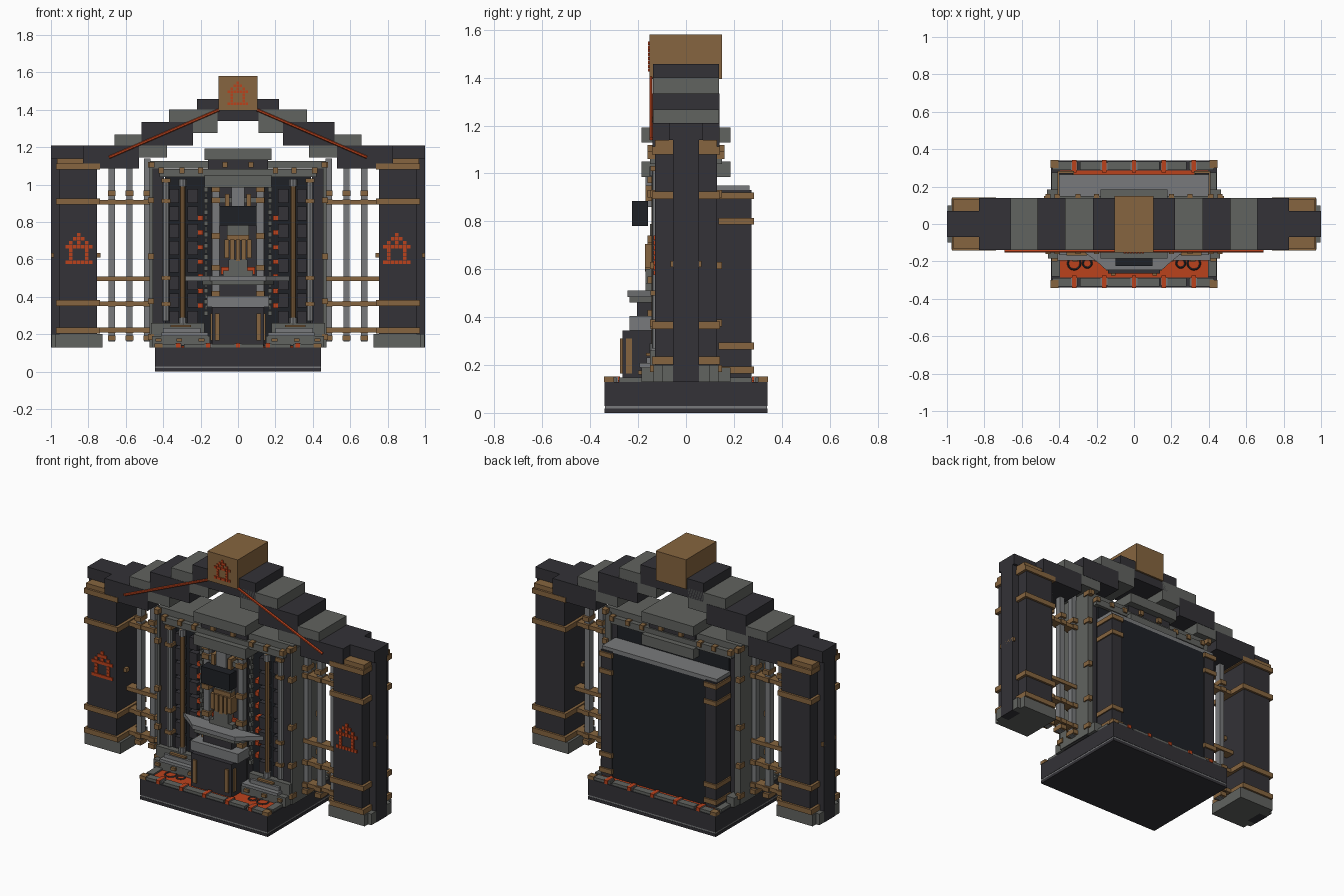
import bpy, bmesh
from math import pi
from mathutils import Matrix, Vector

if "Cube" in bpy.data.objects:
    bpy.data.objects.remove(bpy.data.objects["Cube"])


def mat(name, c):
    m = bpy.data.materials.new(name)
    m.diffuse_color = (*c, 1)
    m.use_nodes = True
    m.node_tree.nodes["Principled BSDF"].inputs["Base Color"].default_value = m.diffuse_color
    return m


IRON = mat("dark_iron", (0.033, 0.032, 0.038))
SOOT = mat("soot_black", (0.013, 0.015, 0.019))
STONE = mat("stone_grey", (0.12, 0.125, 0.115))
STEEL = mat("steel_grey", (0.19, 0.195, 0.2))
BRASS = mat("brass", (0.24, 0.13, 0.05))
EMBER = mat("ember_orange", (0.5, 0.055, 0.012))


def finish(name, bm, m):
    bmesh.ops.recalc_face_normals(bm, faces=bm.faces)
    me = bpy.data.meshes.new(name)
    bm.to_mesh(me)
    bm.free()
    me.materials.append(m)
    ob = bpy.data.objects.new(name, me)
    bpy.context.collection.objects.link(ob)
    return ob


def part(name, m, boxes, mx=False, my=False):
    """Boxes given as (x0, x1, y0, y1, z0, z1), optionally mirrored in x and y."""
    bm = bmesh.new()
    for x0, x1, y0, y1, z0, z1 in boxes:
        for sx in ((1, -1) if mx else (1,)):
            for sy in ((1, -1) if my else (1,)):
                c = Vector((sx * (x0 + x1) / 2, sy * (y0 + y1) / 2, (z0 + z1) / 2))
                s = Matrix.Diagonal((x1 - x0, y1 - y0, z1 - z0, 1))
                bmesh.ops.create_cube(bm, size=1, matrix=Matrix.Translation(c) @ s)
    return finish(name, bm, m)


def prism(name, m, pts, z0, z1):
    """Plan outline extruded from z0 to z1."""
    bm = bmesh.new()
    f = bm.faces.new([bm.verts.new((x, y, z0)) for x, y in pts])
    ex = bmesh.ops.extrude_face_region(bm, geom=[f])["geom"]
    bmesh.ops.translate(bm, verts=[v for v in ex if isinstance(v, bmesh.types.BMVert)], vec=(0, 0, z1 - z0))
    return finish(name, bm, m)


def rods(name, m, r, segs, sides=8):
    """Straight rods between pairs of points, mirrored in x."""
    bm = bmesh.new()
    for a, b in segs:
        for s in (1, -1):
            p, q = Vector((s * a[0], a[1], a[2])), Vector((s * b[0], b[1], b[2]))
            rot = (q - p).to_track_quat('Z', 'Y').to_matrix().to_4x4()
            bmesh.ops.create_cone(bm, cap_ends=True, segments=sides, radius1=r, radius2=r,
                                  depth=(q - p).length, matrix=Matrix.Translation((p + q) / 2) @ rot)
    return finish(name, bm, m)


# base plinth and rim
part("base_plinth", IRON, [(-.445, .445, -.34, .34, .028, .13), (-.445, .445, -.34, .34, 0, .018)])
part("base_groove", STEEL, [(-.443, .443, -.338, .338, .016, .03)])
part("lava_bed", EMBER, [(-.395, .395, -.285, .285, .125, .137)])
stones = [(-.435 + i * .146, -.303 + i * .146, .29, .335, .128, .147) for i in range(6)]
part("rim_stones", STONE, stones, my=True)
part("rim_side_stones", STONE, [(.395, .44, -.28 + i * .142, -.15 + i * .142, .128, .147) for i in range(4)], mx=True)
part("rim_corner_caps", BRASS, [(.405, .447, .3, .342, .13, .151)], mx=True, my=True)
part("rim_clips", EMBER, [(x - .012, x + .012, .275, .342, .13, .152) for x in (-.32, -.16, 0, .16, .32)], my=True)
part("rim_clip_plates", STEEL, [(x - .018, x + .018, .285, .33, .13, .15) for x in (-.32, -.16, 0, .16, .32)], my=True)
for s in (-1, 1):
    for x, y, r in ((.32, -.21, .034), (.25, -.21, .024)):
        bpy.ops.mesh.primitive_torus_add(major_radius=r, minor_radius=.005, major_segments=12,
                                         minor_segments=4, location=(s * x, y, .138))
        bpy.context.object.name = "lava_ring"
        bpy.context.object.data.materials.append(IRON)

# outer pillars
part("pillar_shaft", IRON, [(.755, .955, -.13, .13, .19, 1.1), (.94, 1, -.055, .055, .13, 1.21)], mx=True)
part("pillar_foot", STONE, [(.725, .975, -.135, .135, .13, .2), (.95, .998, -.1, .1, .13, .2)], mx=True)
part("pillar_bands", BRASS, [(.737, .972, -.143, .143, z, z + .032) for z in (.203, .35, .893, 1.08)], mx=True)
part("pillar_cap", BRASS, [(.775, .968, -.13, .13, 1.1, 1.14)], mx=True)
part("pillar_rivets", BRASS, [(.735, .76, -.06, -.03, .61, .635), (.985, 1, -.065, .065, .61, .635)], mx=True)

# bar screens between pillars and forge
part("screen_bars", STEEL, [(x - .017, x + .017, -.02, .02, .16, 1.14) for x in (.485, .58, .675)], mx=True)
part("screen_rails", BRASS, [(.45, .76, -.03, .03, z, z + .025) for z in (.21, .35, .483, .893)], mx=True)
part("screen_clips", BRASS, [(x - .021, x + .021, -.036, .036, z, z + .028)
     for x in (.485, .58, .675) for z in (.165, .205, .348, .893, .94)], mx=True)

# stepped gable roof
part("roof_steps_dark", IRON, [(.53, .83, -.14, .14, 1.085, 1.21), (.8, 1, -.07, .07, 1.14, 1.21),
     (.24, .515, -.14, .14, 1.21, 1.335)], mx=True)
part("roof_steps_grey", STONE, [(.38, .66, -.138, .138, 1.145, 1.267), (.11, .37, -.138, .138, 1.275, 1.4)], mx=True)
part("roof_ridge", IRON, [(-.22, .22, -.138, .138, 1.34, 1.458)])
part("keystone", BRASS, [(-.105, .105, -.153, .15, 1.395, 1.58)])
rods("roof_ember_cords", EMBER, .008, [((.69, -.146, 1.145), (.1, -.146, 1.4))], 6)


# pixel stud ornament: little gable outline
def studs(name, cx, y, z0, p):
    rows = ["1111111", "0100010", "0100010", "0100010", "1111111", "0101010", "0011100", "0001000"]
    part(name, EMBER, [(cx + (i - 3.5) * p, cx + (i - 2.6) * p, y - .006, y + .01, z0 + j * p, z0 + (j + .9) * p)
         for j, r in enumerate(rows) for i, c in enumerate(r) if c == "1"])


studs("pillar_studs", -.85, -.13, .575, .021)
studs("pillar_studs", .85, -.13, .575, .021)
studs("keystone_studs", 0, -.153, 1.425, .016)

# rear furnace block
part("furnace_body", SOOT, [(-.385, .385, .12, .265, .14, .925)])
part("furnace_posts", IRON, [(.325, .4, .13, .273, .14, .93)], mx=True)
part("furnace_cap", STEEL, [(-.4, .4, .13, .265, .925, .95)])
part("furnace_corner_bands", BRASS, [(.32, .408, .135, .284, z, z + .028) for z in (.165, .265, .787, .893)], mx=True)

# central forge frame
part("frame_core", SOOT, [(-.39, .39, -.06, .13, .13, 1.06)])
part("frame_columns", IRON, [(.395, .47, -.12, .12, .13, 1.1)], mx=True)
part("frame_edge_strips", STONE, [(.455, .472, -.13, .13, .13, 1.1), (.43, .46, .1, .13, .13, 1.1)], mx=True)
part("frame_ladder", IRON, [(.315, .37, -.1, -.04, .25 + i * .093, .325 + i * .093) for i in range(8)]
     + [(.215, .27, -.1, -.04, .25 + i * .093, .325 + i * .093) for i in range(8)], mx=True)
part("lintel", STONE, [(-.47, .47, -.125, .125, 1.085, 1.125), (-.42, .42, -.15, .15, 1.04, 1.082),
     (-.18, .18, -.185, .185, 1.13, 1.193), (-.18, .18, -.185, .185, .985, 1.05)])
part("lintel_infill", IRON, [(-.16, .16, -.14, .14, 1.04, 1.14)])
part("lintel_studs", BRASS, [(x - .014, x + .014, .12, .16, z, z + .03)
     for x, z in ((.07, 1.09), (.2, 1.06), (.3, 1.06), (.41, 1.06), (.46, 1.09))], mx=True, my=True)
part("frame_side_studs", BRASS, [(.45, .48, .1, .15, z, z + .03) for z in (.17, .36, .6, .9, 1.09)], mx=True, my=True)

# front posts, chains and embers
rods("steel_posts", STEEL, .018, [((.385, -.125, .27), (.385, -.125, 1.02))])
rods("brass_posts", BRASS, .014, [((.295, -.13, .26), (.295, -.13, 1.03))])
rods("brass_post_ends", STEEL, .022, [((.295, -.13, .25), (.295, -.13, .29)), ((.295, -.13, .99), (.295, -.13, 1.03))])
part("post_collars", BRASS, [(.362, .408, -.148, -.1, z, z + .022) for z in (.35, .49, .9, 1.01)], mx=True)
part("chain_links", STONE, [(.16 + .006 * (i % 2), .182 - .006 * (i % 2), -.125, -.1, .3 + i * .03, .325 + i * .03)
     for i in range(23)], mx=True)
part("ember_studs", EMBER, [(.188, .214, -.1, -.05, .34 + i * .078, .366 + i * .078) for i in range(7)], mx=True)

# central hammer rig
part("rig_backplate", IRON, [(-.145, .145, -.115, -.05, .14, 1)])
part("rig_rails", STEEL, [(.1, .138, -.145, -.1, .3, .99)], mx=True)
part("rig_rail_clips", BRASS, [(.095, .143, -.16, -.11, z, z + .03) for z in (.4, .54, .71, .9, .96)], mx=True)
part("rig_crossbar", STONE, [(-.14, .14, -.155, -.1, .9, .93), (-.06, .06, -.15, -.1, .73, .79)])
part("hammer_head", SOOT, [(-.1, .1, -.225, -.158, .78, .885)])
part("hammer_shaft", STEEL, [(-.035, .035, -.17, -.1, .86, 1)])
part("hammer_brackets", BRASS, [(.045, .07, -.17, -.12, .885, .95)], mx=True)
part("brass_fingers", BRASS, [(-.072 + i * .03, -.048 + i * .03, -.172, -.11, .59 + .008 * abs(i - 2), .705)
     for i in range(5)] + [(-.06, .06, -.16, -.11, .7, .73)])
part("hearth_embers", EMBER, [(.05, .09, -.13, -.1, .52, .56), (.02, .05, -.125, -.1, .56, .58)], mx=True)
part("hearth_block", STONE, [(-.05, .05, -.17, -.11, .51, .6), (-.08, .08, -.17, -.11, .51, .54)])

# anvil
prism("anvil_top", STEEL, [(-.15, -.245), (.15, -.245), (.2, -.2), (.275, -.14), (-.28, -.14), (-.2, -.2)], .485, .512)
prism("anvil_underside", STONE, [(-.14, -.235), (.14, -.235), (.19, -.14), (-.19, -.14)], .462, .486)
part("anvil_waist", IRON, [(-.1, .1, -.205, -.12, .4, .465)])
part("anvil_foot", STEEL, [(-.165, .165, -.235, -.12, .345, .405)])
part("anvil_block", IRON, [(-.14, .14, -.265, -.11, .135, .345)])
part("anvil_block_straps", BRASS, [(.1, .124, -.276, -.26, .165, .31), (.134, .146, -.25, -.225, .165, .31)], mx=True)

# hearth side ledges
part("ledge_walls", STONE, [(.15, .46, -.185, -.12, .13, .19), (.18, .465, -.15, -.11, .19, .26)], mx=True)
part("ledge_caps", STEEL, [(.16, .41, -.195, -.12, .19, .208), (.2, .4, -.165, -.12, .208, .232)], mx=True)
part("ledge_studs", BRASS, [(x, x + .03, -.2, -.15, .16, .178) for x in (.18, .3, .41)]
     + [(.25, .36, -.168, -.14, .238, .25)], mx=True)
part("rear_ledge", STONE, [(.41, .465, .05, .185, .13, .19)], mx=True)
